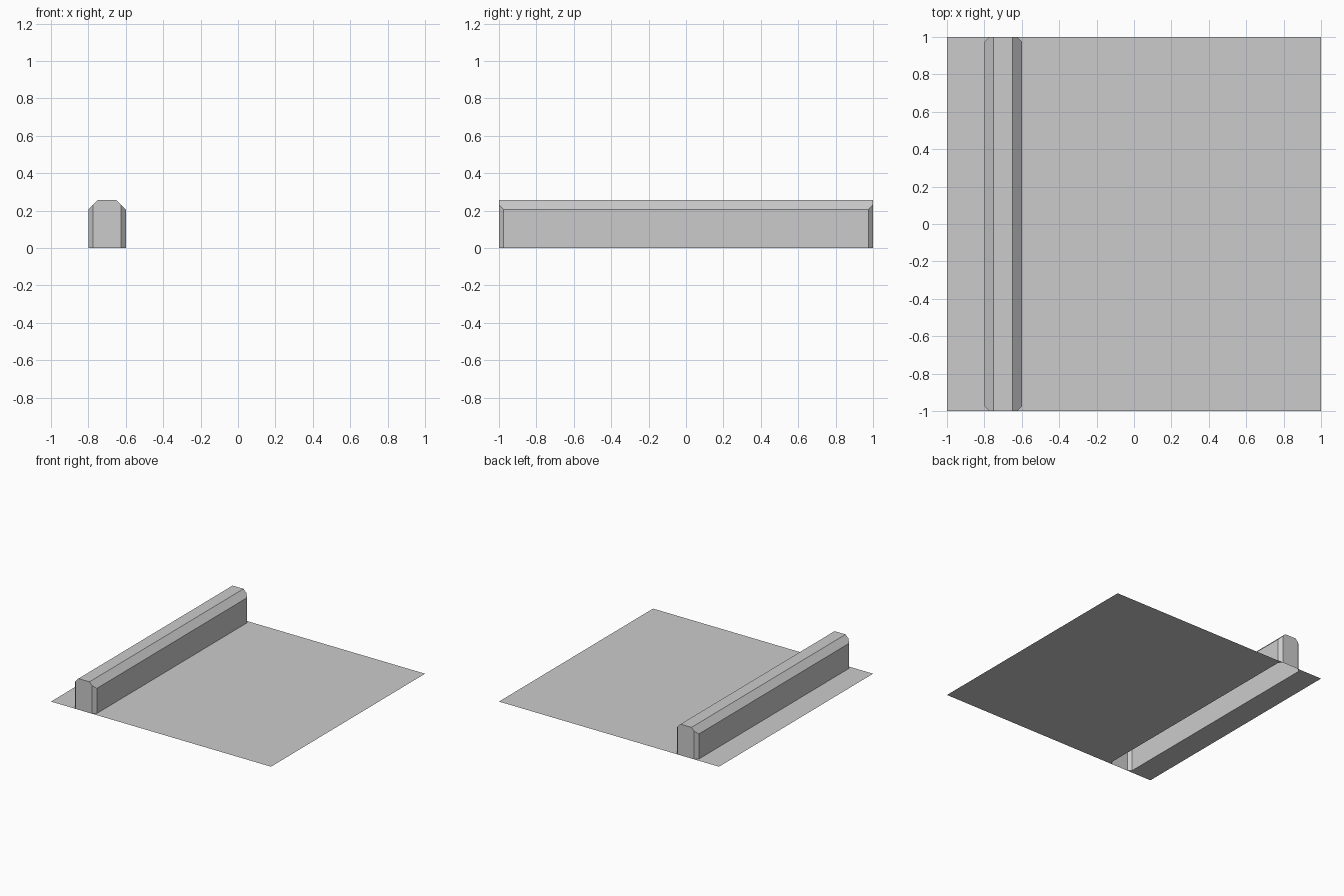
import bpy, bmesh
from mathutils import Vector

if "Cube" in bpy.data.objects:
    bpy.data.objects.remove(bpy.data.objects["Cube"])

CX, HW, HY = -0.7, 0.1, 1.0      # curb centre, half width, half length
TOP, C, E = 0.256, 0.05, 0.025   # curb height, top chamfer, end chamfer


def finish(bm, name):
    mesh = bpy.data.meshes.new(name)
    bm.to_mesh(mesh)
    bm.free()
    obj = bpy.data.objects.new(name, mesh)
    bpy.context.collection.objects.link(obj)


# Curb: chamfered profile swept along y
bm = bmesh.new()
profile = [(-HW, 0), (HW, 0), (HW, TOP - C), (HW - C, TOP), (C - HW, TOP), (-HW, TOP - C)]
face = bm.faces.new([bm.verts.new((CX + x, -HY, z)) for x, z in profile])
new = bmesh.ops.extrude_face_region(bm, geom=[face])["geom"]
bmesh.ops.translate(bm, vec=(0, 2 * HY, 0), verts=[v for v in new if isinstance(v, bmesh.types.BMVert)])

# Cut the four upright end corners at 45 degrees and cap each cut
for sx in (-1, 1):
    for sy in (-1, 1):
        cut = bmesh.ops.bisect_plane(
            bm, geom=bm.verts[:] + bm.edges[:] + bm.faces[:], dist=1e-5,
            plane_co=(CX + sx * HW, sy * (HY - E), 0), plane_no=Vector((sx, sy, 0)),
            clear_outer=True)
        edges = [e for e in bm.edges if e.is_boundary]
        bmesh.ops.holes_fill(bm, edges=edges, sides=0)
bmesh.ops.recalc_face_normals(bm, faces=bm.faces[:])

# The underside of the curb is open
bottom = [f for f in bm.faces if all(abs(v.co.z) < 1e-5 for v in f.verts)]
bmesh.ops.delete(bm, geom=bottom, context='FACES')
finish(bm, "curb")

# Ground strips either side of the curb, following its chamfered footprint
for name, side, outer in (("narrow_strip", -1, -1.0), ("wide_strip", 1, 1.0)):
    wall = CX + side * HW
    pts = [(outer, -HY), (wall - side * E, -HY), (wall, E - HY),
           (wall, HY - E), (wall - side * E, HY), (outer, HY)]
    if side > 0:
        pts.reverse()
    bm = bmesh.new()
    f = bm.faces.new([bm.verts.new((x, y, 0)) for x, y in pts])
    f.normal_update()
    if f.normal.z < 0:
        f.normal_flip()
    finish(bm, name)
